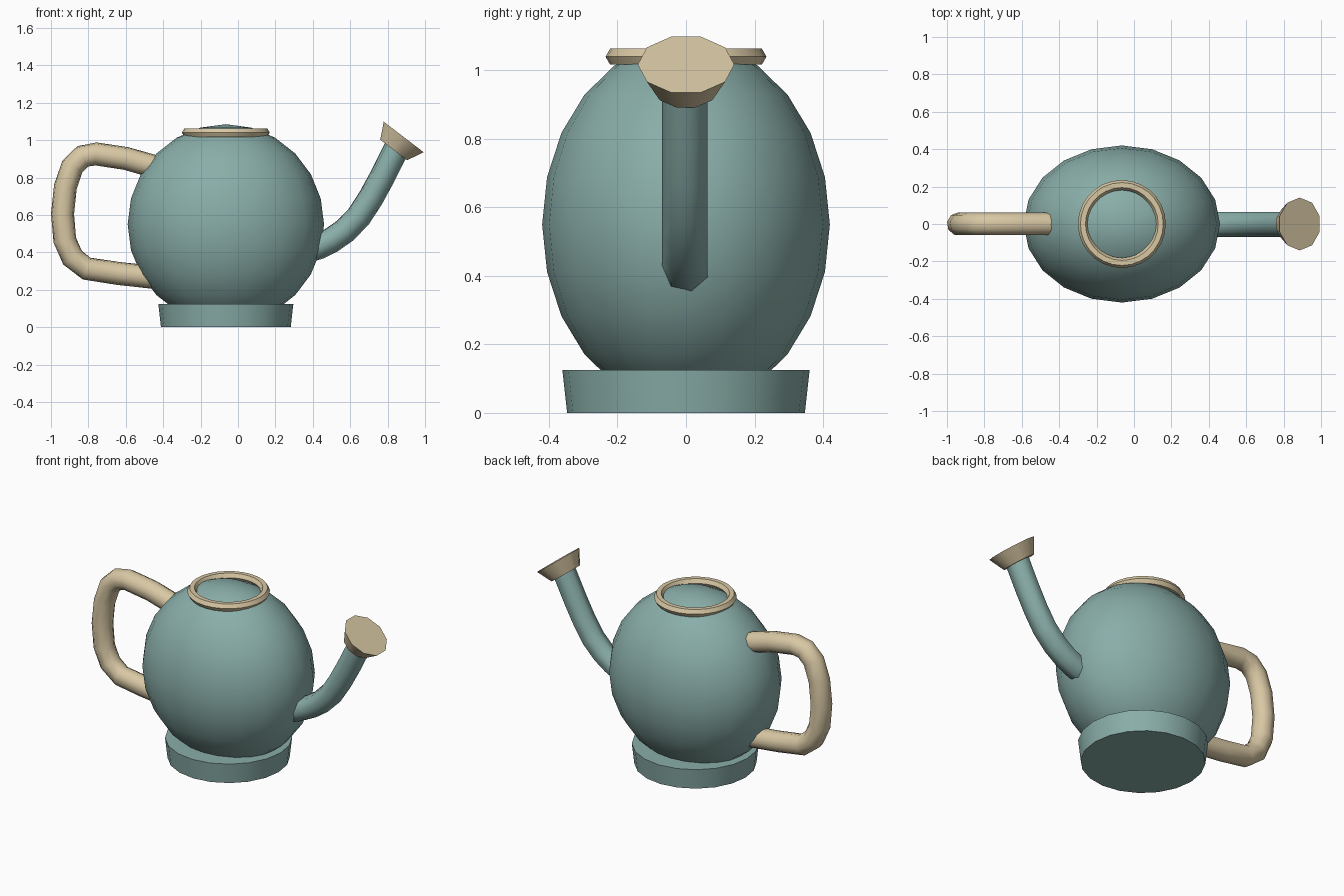
import bpy, bmesh, math
from mathutils import Vector, Matrix

cube = bpy.data.objects.get("Cube")
if cube:
    bpy.data.objects.remove(cube, do_unlink=True)


def material(name, rgb):
    mat = bpy.data.materials.new(name)
    mat.use_nodes = True
    mat.diffuse_color = (*rgb, 1)
    mat.node_tree.nodes["Principled BSDF"].inputs["Base Color"].default_value = (*rgb, 1)
    return mat


TEAL = material("muted teal", (0.25, 0.42, 0.395))
TAN = material("warm tan", (0.69, 0.575, 0.37))
BODY_X = -0.065


def finish(obj, name, mat):
    """Name, colour and smooth an object, keeping hard rims sharp."""
    obj.name = obj.data.name = name
    obj.data.materials.append(mat)
    bpy.ops.object.select_all(action="DESELECT")
    obj.select_set(True)
    bpy.context.view_layer.objects.active = obj
    bpy.ops.object.shade_smooth_by_angle(angle=math.radians(58))
    return obj


def from_bmesh(bm, name, mat):
    bmesh.ops.recalc_face_normals(bm, faces=bm.faces)
    mesh = bpy.data.meshes.new(name)
    bm.to_mesh(mesh)
    bm.free()
    obj = bpy.data.objects.new(name, mesh)
    bpy.context.collection.objects.link(obj)
    return finish(obj, name, mat)


def cone(name, mat, sides, r_low, r_high, depth, matrix):
    bm = bmesh.new()
    bmesh.ops.create_cone(bm, cap_ends=True, segments=sides, radius1=r_low,
                          radius2=r_high, depth=depth, matrix=matrix)
    return from_bmesh(bm, name, mat)


def tube(name, mat, path, radius, sides, y_sign):
    """Sweep a regular polygon along a path in the XZ plane."""
    bm = bmesh.new()
    points = [Vector((x, 0, z)) for x, z in path]
    across = Vector((0, y_sign, 0))
    rings = []
    for i, p in enumerate(points):
        tangent = (points[min(i + 1, len(points) - 1)] - points[max(i - 1, 0)]).normalized()
        normal = tangent.cross(across)
        ring = []
        for k in range(sides):
            a = 2 * math.pi * k / sides
            ring.append(bm.verts.new(p + radius * (math.cos(a) * across + math.sin(a) * normal)))
        rings.append(ring)
    for low, high in zip(rings, rings[1:]):
        for k in range(sides):
            n = (k + 1) % sides
            bm.faces.new((low[k], low[n], high[n], high[k]))
    bm.faces.new(rings[0])
    bm.faces.new(rings[-1])
    return from_bmesh(bm, name, mat)


# Egg-shaped body
bm = bmesh.new()
bmesh.ops.create_uvsphere(
    bm, u_segments=20, v_segments=12, radius=1,
    matrix=Matrix.Translation((BODY_X, 0, 0.55)) @ Matrix.Diagonal((0.525, 0.42, 0.535, 1)))
from_bmesh(bm, "body", TEAL)

# Flared foot
cone("base", TEAL, 20, 0.347, 0.361, 0.125, Matrix.Translation((BODY_X, 0, 0.0625)))

# Rim around the filling opening
bpy.ops.mesh.primitive_torus_add(location=(BODY_X, 0, 1.04), major_radius=0.208,
                                 minor_radius=0.027, major_segments=28, minor_segments=6)
finish(bpy.context.object, "rim", TAN)

# Handle loop
tube("handle", TAN,
     [(-0.41, 0.848), (-0.6, 0.902), (-0.76, 0.926), (-0.83, 0.913), (-0.885, 0.86),
      (-0.923, 0.75), (-0.938, 0.605), (-0.926, 0.465), (-0.885, 0.372), (-0.81, 0.313),
      (-0.64, 0.287), (-0.41, 0.262)], 0.0625, 9, 1)

# Curved spout
tube("spout", TEAL,
     [(0.36, 0.41), (0.43, 0.43), (0.50, 0.465), (0.57, 0.514), (0.645, 0.59),
      (0.71, 0.69), (0.77, 0.80), (0.85, 0.96)], 0.07, 7, -1)

# Sprinkler head, tilted outward
cone("sprinkler_head", TAN, 10, 0.095, 0.141, 0.088,
     Matrix.Translation((0.859, 0, 0.982)) @ Matrix.Rotation(math.radians(37.4), 4, "Y"))
